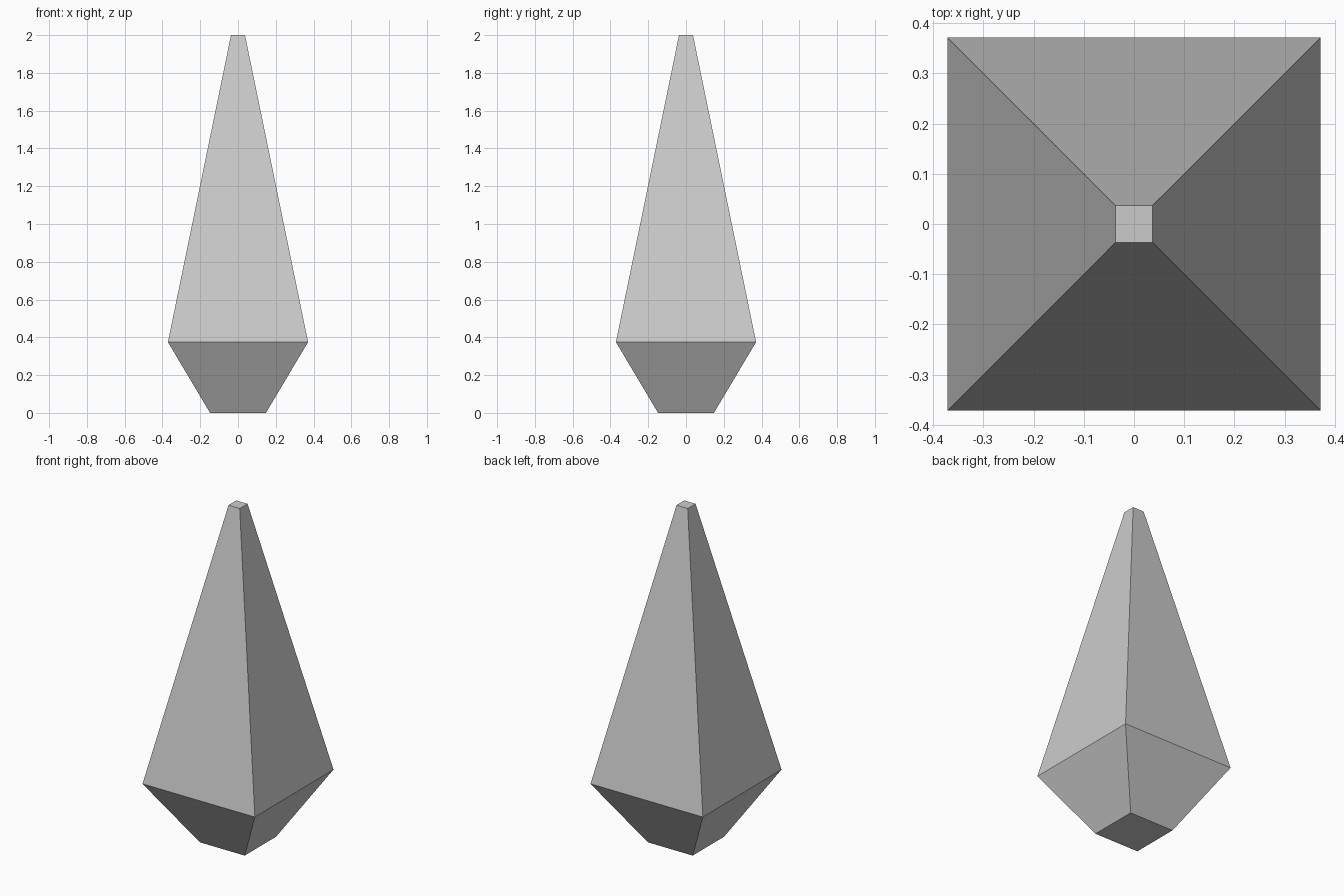
import bpy
import bmesh

if "Cube" in bpy.data.objects:
    bpy.data.objects.remove(bpy.data.objects["Cube"])

# Square cross-sections from bottom to top: (half width, height)
PROFILE = [(0.148, 0.0), (0.371, 0.375), (0.037, 2.0)]


def square_ring(bm, half, z):
    corners = [(-1, -1), (1, -1), (1, 1), (-1, 1)]
    return [bm.verts.new((x * half, y * half, z)) for x, y in corners]


# Faceted spike: square sections joined by flat sides, capped at both ends
bm = bmesh.new()
rings = [square_ring(bm, half, z) for half, z in PROFILE]
for low, high in zip(rings, rings[1:]):
    for i in range(4):
        j = (i + 1) % 4
        bm.faces.new((low[i], low[j], high[j], high[i]))
bm.faces.new(rings[0][::-1])
bm.faces.new(rings[-1])

mesh = bpy.data.meshes.new("crystal_spike")
bm.to_mesh(mesh)
bm.free()
spike = bpy.data.objects.new("crystal_spike", mesh)
bpy.context.collection.objects.link(spike)
